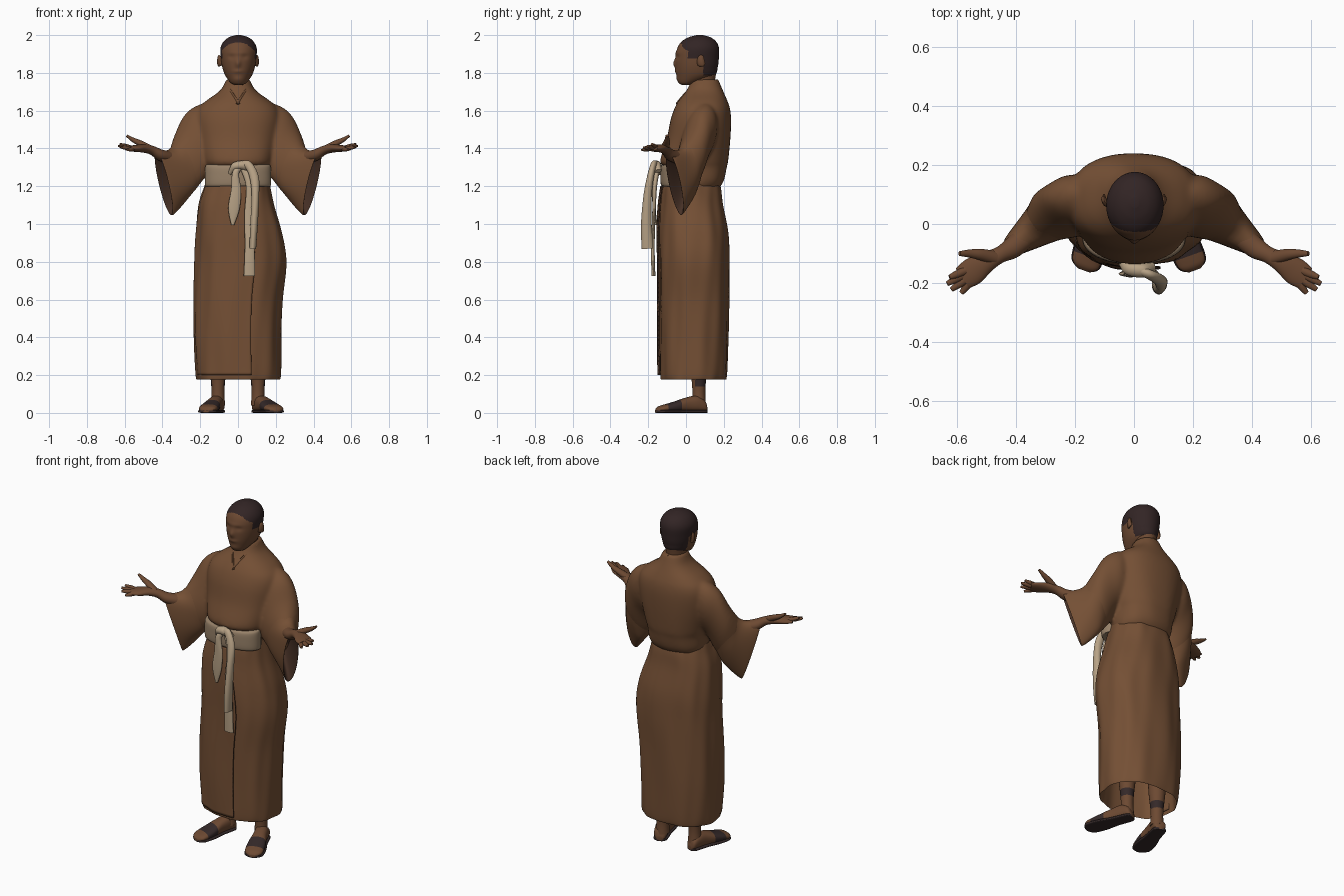
import bpy, bmesh, math
from mathutils import Vector as V

if "Cube" in bpy.data.objects:
    bpy.data.objects.remove(bpy.data.objects["Cube"])


def material(name, rgb):
    m = bpy.data.materials.new(name)
    m.use_nodes = True
    m.diffuse_color = (*rgb, 1)
    m.node_tree.nodes["Principled BSDF"].inputs["Base Color"].default_value = (*rgb, 1)
    return m


ROBE = material("robe brown", (0.175, 0.079, 0.035))
SKIN = material("skin brown", (0.152, 0.067, 0.032))
HAIR = material("dark hair", (0.032, 0.018, 0.018))
LEATHER = material("dark sandal leather", (0.035, 0.022, 0.022))
LINING = material("dark lining", (0.062, 0.03, 0.019))
TAN = material("tan sash", (0.31, 0.22, 0.14))
CREAM = material("cream ribbon", (0.48, 0.365, 0.24))


# A ring is (centre, first half axis, second half axis)
def level(z, x0, x1, y0, y1):
    return (V(((x0 + x1) / 2, (y0 + y1) / 2, z)), V(((x1 - x0) / 2, 0, 0)), V((0, (y1 - y0) / 2, 0)))


def upright(top, bottom, width, across, s=1):
    t, b = V(top), V(bottom)
    rings = ((t + b) / 2, V(across).normalized() * width, (t - b) / 2)
    return tuple(V((s * p.x, p.y, p.z)) for p in rings)


def path_rings(points, sizes, hint=(0, 0, 1)):
    pts, rings = [V(p) for p in points], []
    for i, p in enumerate(pts):
        t = pts[min(i + 1, len(pts) - 1)] - pts[max(i - 1, 0)]
        u = t.cross(V(hint)).normalized()
        v = u.cross(t).normalized()
        rings.append((p, u * sizes[i][0], v * sizes[i][1]))
    return rings


def spline(rings, steps):
    out, last = [], len(rings) - 1
    for i in range(last):
        quad = [rings[max(0, min(last, i + k))] for k in (-1, 0, 1, 2)]
        for j in range(steps + (i == last - 1)):
            t = j / steps
            out.append((i + t, [(b * 2 + (c - a) * t + (a * 2 - b * 5 + c * 4 - d) * t ** 2
                                 + (b * 3 - a - c * 3 + d) * t ** 3) / 2 for a, b, c, d in zip(*quad)]))
    return out


def loft(name, rings, mats, rule=None, n=48, steps=6, power=2.0, fold=None, arc=None, shape=None):
    """Skin smooth rings; rule(centre, ring position) picks the material slot."""
    bm, rows, pos = bmesh.new(), [], []
    a0, a1 = arc or (0, 2 * math.pi)
    count = n + 1 if arc else n
    for t, (c, u, v) in spline(rings, steps):
        row = []
        for k in range(count):
            a = a0 + (a1 - a0) * k / n
            x, y = (math.copysign(abs(f) ** (2 / power), f) for f in (math.cos(a), math.sin(a)))
            r = fold(a, t) if fold else 1
            p = c + (u * x + v * y) * r
            row.append(bm.verts.new(shape(p) if shape else p))
        rows.append(row)
        pos.append(t)
    for i in range(len(rows) - 1):
        for k in range(n):
            q = (k + 1) % count
            f = bm.faces.new((rows[i][k], rows[i][q], rows[i + 1][q], rows[i + 1][k]))
            if rule:
                f.material_index = int(rule(f.calc_center_median(), pos[i]))
    if not arc:
        for row, t in ((rows[0], pos[0]), (rows[-1], pos[-1])):
            f = bm.faces.new(row)
            if rule:
                f.material_index = int(rule(f.calc_center_median(), t))
    bmesh.ops.recalc_face_normals(bm, faces=bm.faces)
    me = bpy.data.meshes.new(name)
    bm.to_mesh(me)
    bm.free()
    for m in mats:
        me.materials.append(m)
    ob = bpy.data.objects.new(name, me)
    bpy.context.collection.objects.link(ob)
    bpy.ops.object.select_all(action='DESELECT')
    ob.select_set(True)
    bpy.context.view_layer.objects.active = ob
    bpy.ops.object.shade_smooth_by_angle(angle=math.radians(50))
    return ob


# Skirt with soft folds, hollow at the hem
def drape(a, t):
    return 1 + 0.013 * math.sin(7 * a + 1.2 * t) + 0.008 * math.sin(13 * a - t)


outer = [level(*r) for r in (
    (.2, -.222, .225, -.135, .218), (.4, -.235, .228, -.138, .224), (.6, -.235, .235, -.138, .227),
    (.8, -.228, .255, -.138, .229), (.95, -.222, .235, -.138, .223), (1.1, -.208, .19, -.132, .197),
    (1.2, -.178, .167, -.122, .183), (1.28, -.15, .15, -.09, .15))]
inner = [level(.5, -.2, .2, -.11, .19), level(.215, -.212, .215, -.125, .205)]
loft("skirt", inner + outer, [ROBE], n=96, steps=8, power=2.3, fold=lambda a, t: drape(a, t - 2))

# Front panel wrapped over the skirt, its side edge tucked under
start, end = math.pi, math.radians(284)
panel = loft("skirt_overlap", outer[:-1], [ROBE, LINING], n=40, steps=8, power=2.3, arc=(start, end),
             fold=lambda a, t: drape(a, t) - 0.035 + 0.115 * (a - start) / (end - start))
rim = panel.modifiers.new("thickness", 'SOLIDIFY')
rim.thickness, rim.offset, rim.material_offset_rim = 0.008, 0, 1

# Upper robe, bloused over the sash
body = loft("robe_top", [level(z, -w, w, y0, y1) for z, y0, y1, w in (
    (1.19, -.07, .175, .155), (1.23, -.08, .2, .168), (1.3, -.112, .216, .176), (1.335, -.136, .224, .19),
    (1.45, -.102, .235, .212), (1.55, -.082, .239, .222), (1.61, -.062, .233, .21), (1.65, -.04, .22, .172),
    (1.69, -.01, .203, .115), (1.72, .01, .19, .084), (1.765, .03, .172, .063))], [ROBE], power=2.3,
    fold=lambda a, t: 1 + 0.008 * math.sin(9 * a + t) * max(0, 1 - t / 6))

# Wide sleeves: upper parts blend into the robe, cuffs turn back into a dark lining
ACROSS = (.65, .76, 0)
SLEEVE = [((.06, .1, 1.64), (.08, .09, 1.44), .075), ((.175, .095, 1.64), (.13, .085, 1.37), .1),
          ((.26, .062, 1.59), (.175, .058, 1.3), .1), ((.315, .028, 1.48), (.205, .032, 1.22), .097),
          ((.35, -.025, 1.4), (.265, .025, 1.14), .075), ((.427, -.09, 1.388), (.345, -.02, 1.052), .045),
          ((.42, -.085, 1.375), (.345, -.02, 1.075), .037), ((.35, -.03, 1.36), (.28, .02, 1.2), .03)]
upper = []
for s, side in ((1, "left"), (-1, "right")):
    rings = [upright(t, b, w, ACROSS, s) for t, b, w in SLEEVE]
    upper.append(loft(side + "_upper_sleeve", rings[:5], [ROBE],
                      fold=lambda a, t: 1 - 0.06 * max(0, t - 3)))
    loft(side + "_cuff", [tuple(p if i == 0 else p * .96 for i, p in enumerate(rings[3]))] + rings[4:],
         [ROBE, LINING], lambda c, t: t > 2.3,
         fold=lambda a, t: 1 + 0.02 * math.sin(5 * a + 2 * t) * (.7 < t < 2.2))
for ob in upper + [body]:
    ob.select_set(True)
bpy.context.view_layer.objects.active = body
for ob in bpy.context.selected_objects:
    if ob not in upper + [body]:
        ob.select_set(False)
bpy.ops.object.join()
blend = body.modifiers.new("blend", 'REMESH')
blend.mode, blend.voxel_size, blend.use_smooth_shade = 'VOXEL', 0.009, True
soften = body.modifiers.new("soften", 'SMOOTH')
soften.factor, soften.iterations = 0.5, 12

# Collar edges crossing at the chest
for s, side in ((1, "left"), (-1, "right")):
    loft(side + "_collar", path_rings(
        [(0, .168, 1.755), (s * .05, .14, 1.75), (s * .064, .08, 1.74), (s * .042, .018, 1.705),
         (s * .014, -.025, 1.66), (-s * .004, -.047, 1.632)], [(.006, .011)] * 6), [ROBE], n=12)

# Sash, knot and hanging ends
loft("sash", [level(z, -w, w, y, .04) for z, w, y in (
    (1.2, .165, -.11), (1.205, .174, -.132), (1.26, .175, -.136), (1.305, .173, -.132), (1.315, .165, -.11))],
    [TAN], power=2.15)
ribbons = {
    "sash_knot": ([(-.04, -.128, 1.27), (-.015, -.15, 1.305), (.03, -.157, 1.31), (.065, -.147, 1.28)],
                  [(.012, .018), (.022, .024), (.024, .024), (.012, .018)]),
    "sash_bow": ([(.0, -.15, 1.31), (.05, -.17, 1.315), (.085, -.188, 1.25), (.092, -.203, 1.15),
                  (.085, -.21, 1.0), (.078, -.203, .87)],
                 [(.018, .015), (.022, .016), (.024, .018), (.02, .022), (.02, .028), (.018, .032)]),
    "sash_short_end": ([(.02, -.15, 1.31), (-.012, -.165, 1.27), (-.01, -.17, 1.18), (-.022, -.168, 1.08),
                        (-.028, -.162, .995)],
                       [(.018, .014), (.018, .014), (.027, .01), (.03, .009), (.008, .008)]),
    "sash_long_end": ([(.03, -.15, 1.3), (.062, -.165, 1.2), (.058, -.17, 1.05), (.062, -.176, .88),
                       (.06, -.172, .725)],
                      [(.02, .015), (.02, .012), (.024, .009), (.026, .01), (.03, .01)]),
}
for name, (pts, sizes) in ribbons.items():
    loft(name, path_rings(pts, sizes, (0, -1, .01)), [CREAM], n=24)


# Neck and head, hair painted by hairline
def face_shape(p):
    features = ((0, 1.85, .014, .022, .012), (0, 1.905, .055, .012, .003), (.036, 1.885, .018, .014, -.005),
                (-.036, 1.885, .018, .014, -.005), (0, 1.808, .026, .01, .005), (0, 1.765, .03, .014, .004))
    if p.y < .03:
        for x, z, sx, sz, push in features:
            p.y -= push * math.exp(-((p.x - x) / sx) ** 2 - ((p.z - z) / sz) ** 2)
    return p


def hairline(c, t):
    return c.z > 1.963 - 6 * c.x ** 2 and c.y > -.045 or (c.z > 1.875 and c.y > .012) \
        or (c.z > 1.785 and c.y > .092)


loft("neck", [level(1.66, -.06, .06, .02, .16), level(1.74, -.054, .054, .02, .152),
              level(1.83, -.06, .06, .03, .165)], [SKIN])
loft("head", [level(z, .003 - w, .003 + w, y0, y1) for z, y0, y1, w in (
    (1.735, -.018, .015, .016), (1.747, -.038, .06, .041), (1.785, -.05, .15, .07), (1.83, -.055, .168, .086),
    (1.88, -.055, .174, .094), (1.93, -.046, .175, .096), (1.965, -.024, .16, .08),
    (1.988, .013, .13, .052), (2.0, .055, .09, .014))], [SKIN, HAIR], hairline, n=96, steps=10, shape=face_shape)

for s, side in ((1, "left"), (-1, "right")):
    def tube(name, pts, sizes, n=16):
        loft(side + "_" + name, path_rings([(s * x, y, z) for x, y, z in pts], sizes), [SKIN], n=n)

    tube("ear", [(.08, .06, 1.862), (.095, .07, 1.862), (.102, .085, 1.865), (.101, .097, 1.868)],
         [(.008, .02), (.01, .028), (.009, .031), (.003, .022)])

    # Forearm and open hand, palm up
    tube("forearm", [(.34, -.02, 1.345), (.41, -.08, 1.365), (.455, -.105, 1.39), (.5, -.128, 1.4),
                     (.545, -.16, 1.4), (.58, -.184, 1.4)],
         [(.04, .036), (.036, .03), (.028, .024), (.036, .022), (.046, .018), (.04, .013)], n=24)
    tube("thumb", [(.47, -.115, 1.4), (.52, -.103, 1.428), (.555, -.1, 1.445), (.59, -.1, 1.468)],
         [(.024, .02), (.019, .016), (.014, .012), (.008, .006)])
    fingers = (((.57, -.158, 1.405), (.624, -.18, 1.423)), ((.575, -.172, 1.402), (.632, -.202, 1.413)),
               ((.565, -.185, 1.4), (.618, -.222, 1.405)), ((.55, -.19, 1.398), (.584, -.234, 1.392)))
    for i, (a, b) in enumerate(fingers):
        mid = (V(a) + V(b)) / 2
        tube("finger_%d" % (i + 1), [a, mid, b], [(.014, .012), (.013, .011), (.008, .006)], n=12)

    # Leg with ankle band, sandalled foot
    loft(side + "_leg", [level(z, s * .106 - r, s * .106 + r, .068 - r, .068 + r) for z, r in (
        (.04, .038), (.1, .034), (.16, .037), (.25, .046), (.4, .052))], [SKIN, LEATHER],
        lambda c, t: .138 < c.z < .185 and c.y > .05, n=32, steps=10)
    toe = .203 if s > 0 else .168
    foot = [upright((.1 + (toe - .1) * f, .108 - .26 * f, h), (.1 + (toe - .1) * f, .108 - .26 * f, .004),
                    w, (.94, .34, 0), s)
            for f, h, w in ((0, .03, .018), (.05, .065, .034), (.2, .09, .038), (.4, .082, .04),
                            (.65, .06, .05), (.88, .042, .05), (.97, .033, .04), (1.02, .02, .018))]
    loft(side + "_foot", foot, [SKIN, LEATHER], lambda c, t: c.z < .012 or 3.6 < t < 4.75,
         n=32, steps=8, power=2.4)
    sole = [(c - V((0, 0, c.z - .008)), u * 1.08, V((0, 0, .008))) for c, u, v in foot]
    loft(side + "_sandal_sole", sole, [LEATHER], n=32, power=4)
